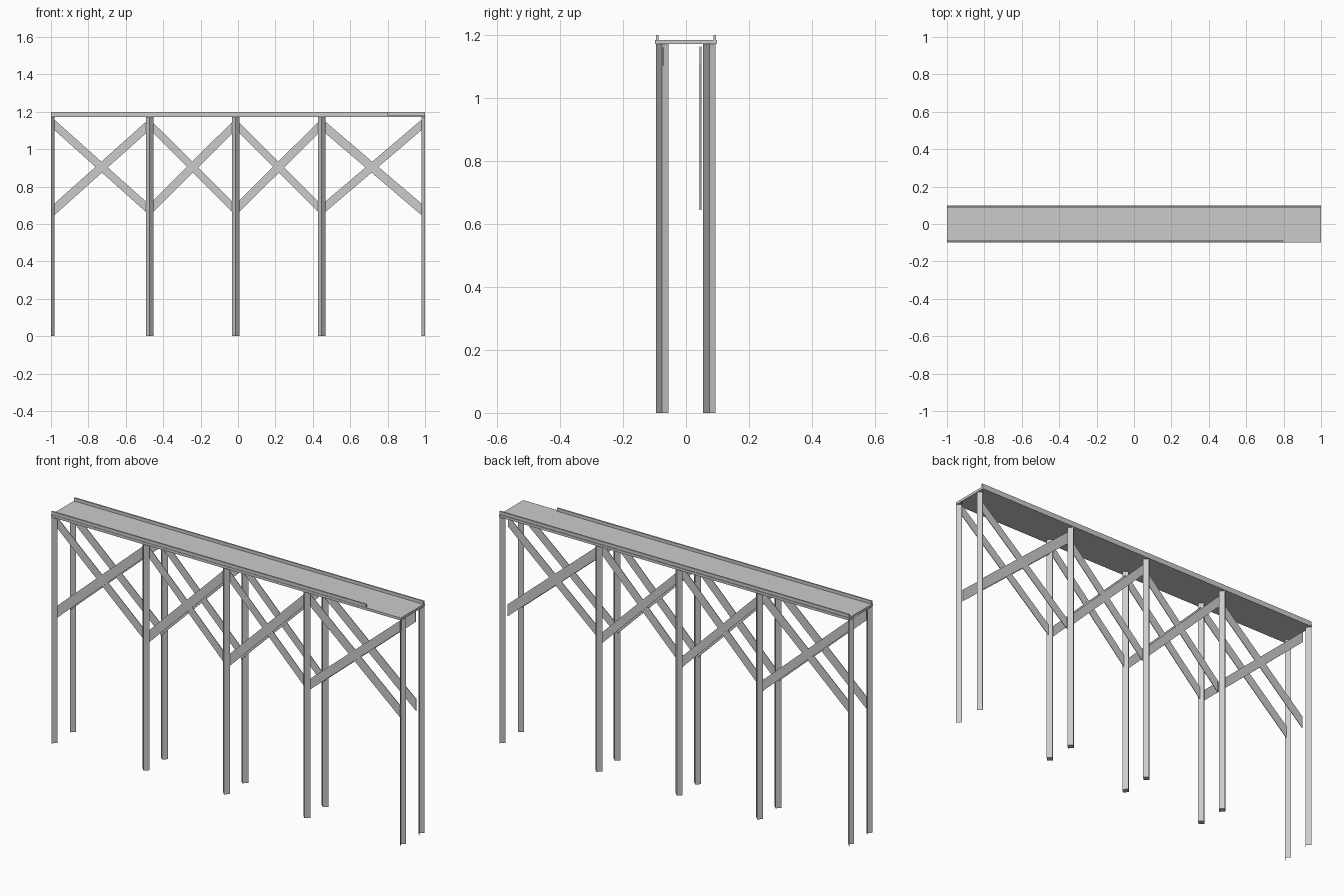
import bpy, bmesh
from mathutils import Vector

if "Cube" in bpy.data.objects:
    bpy.data.objects.remove(bpy.data.objects["Cube"], do_unlink=True)

grey = bpy.data.materials.new("concrete_grey")
grey.use_nodes = True
colour = (0.6, 0.6, 0.6, 1)
grey.diffuse_color = colour
grey.node_tree.nodes["Principled BSDF"].inputs["Base Color"].default_value = colour

TOP = 1.171          # underside of the deck
RADIUS = 0.02        # post corner radius
POST_X = [-1, -0.473, -0.013, 0.447, 1]
ROWS = {"front": -0.076, "back": 0.074}
BRACE_Y = {"front": -0.07, "back": 0.046}


def finish(name, bm):
    bmesh.ops.recalc_face_normals(bm, faces=bm.faces)
    mesh = bpy.data.meshes.new(name)
    bm.to_mesh(mesh)
    bm.free()
    mesh.materials.append(grey)
    obj = bpy.data.objects.new(name, mesh)
    bpy.context.collection.objects.link(obj)
    return obj


def extrude(name, points, direction, capped=True):
    """Sweep a flat outline along a direction; uncapped outlines stay open sheets."""
    bm = bmesh.new()
    a = [bm.verts.new(p) for p in points]
    b = [bm.verts.new(Vector(p) + Vector(direction)) for p in points]
    n = len(points)
    for i in range(n if capped else n - 1):
        j = (i + 1) % n
        bm.faces.new((a[i], a[j], b[j], b[i]))
    if capped:
        bm.faces.new(a[::-1])
        bm.faces.new(b)
    return finish(name, bm)


def slab(name, x0, x1, y0, y1, z0, z1):
    outline = [(x0, y0, z0), (x1, y0, z0), (x1, y1, z0), (x0, y1, z0)]
    return extrude(name, outline, (0, 0, z1 - z0))


# Deck and kerb rails, the front one stopping short
slab("deck", -1, 1, -0.098, 0.098, TOP, 1.184)
slab("front_rail", -1, 0.8, -0.096, -0.088, 1.184, 1.2)
slab("back_rail", -1, 1, 0.087, 0.095, 1.184, 1.2)

for row, y in ROWS.items():
    # Diamond posts, with open half posts at both ends
    for i, x in enumerate(POST_X):
        name = f"{row}_post_{i + 1}"
        side = -1 if x == 1 else 1
        half = [(x, y - RADIUS, 0), (x + side * RADIUS, y, 0), (x, y + RADIUS, 0)]
        if abs(x) == 1:
            extrude(name, half, (0, 0, TOP), capped=False)
        else:
            extrude(name, half + [(x - RADIUS, y, 0)], (0, 0, TOP))

    # Crossed braces in each bay
    by = BRACE_Y[row]
    for i, (x0, x1) in enumerate(zip(POST_X, POST_X[1:])):
        x0, x1 = max(x0, -0.985), min(x1, 0.985)
        for kind, za, zb in (("rising", 0.675, 1.133), ("falling", 1.133, 0.675)):
            h = 0.031 if (kind == "rising") != (i == 3) else 0.028
            dy = 0 if kind == "rising" else 0.004
            outline = [(x0, by + dy, za - h), (x1, by + dy, zb - h),
                       (x1, by + dy, zb + h), (x0, by + dy, za + h)]
            extrude(f"{row}_{kind}_brace_{i + 1}", outline, (0, -0.003, 0))
